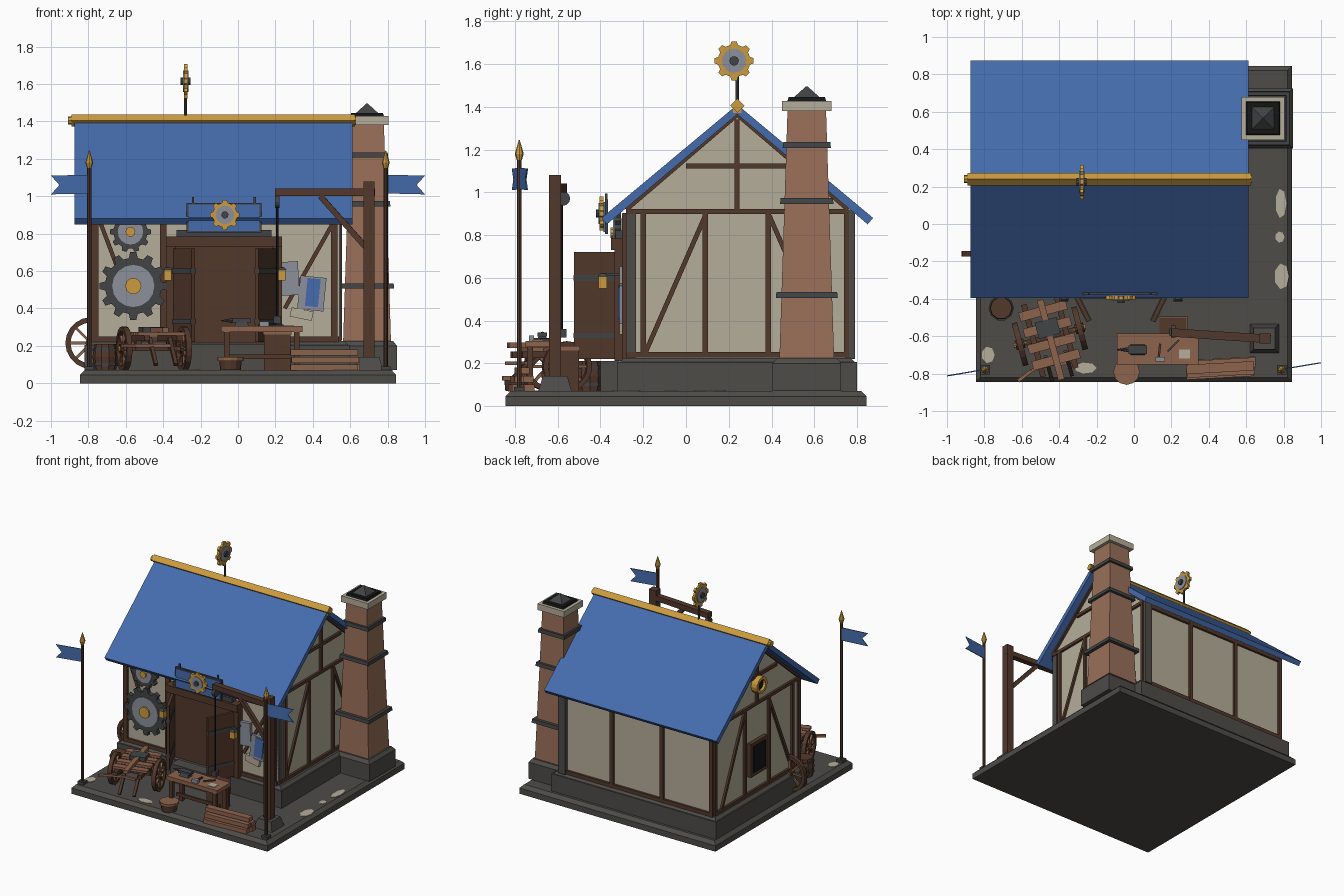
import bpy, bmesh, math
from mathutils import Vector, Matrix

if "Cube" in bpy.data.objects:
    bpy.data.objects.remove(bpy.data.objects["Cube"])

def material(name, rgb):
    m = bpy.data.materials.new(name)
    m.diffuse_color = (*rgb, 1)
    m.use_nodes = True
    m.node_tree.nodes["Principled BSDF"].inputs["Base Color"].default_value = m.diffuse_color
    return m

BLUE = material("roof blue", (.06, .15, .42))
GOLD = material("brass", (.6, .33, .05))
DARK = material("dark timber", (.085, .04, .025))
WOOD = material("light timber", (.27, .125, .075))
PLASTER = material("plaster", (.46, .42, .32))
STONE = material("stone", (.075, .072, .066))
STEEL = material("steel", (.27, .28, .33))
IRON = material("iron", (.055, .057, .06))
BLACK = material("soot black", (.008, .008, .008))
BRICK = material("chimney clay", (.32, .16, .1))
XF = Matrix.Identity(4)

def mesh(name, verts, faces, mat):
    bm = bmesh.new()
    vs = [bm.verts.new(XF @ Vector(v)) for v in verts]
    for f in faces:
        bm.faces.new([vs[i] for i in f])
    bmesh.ops.recalc_face_normals(bm, faces=bm.faces)
    me = bpy.data.meshes.new(name)
    bm.to_mesh(me)
    bm.free()
    me.materials.append(mat)
    ob = bpy.data.objects.new(name, me)
    bpy.context.collection.objects.link(ob)
    return ob

def loft(name, a, b, mat):
    n = len(a)
    sides = [(i, (i + 1) % n, n + (i + 1) % n, n + i) for i in range(n)]
    return mesh(name, list(a) + list(b), sides + [tuple(range(n)), tuple(range(n, 2 * n))], mat)

def prism(name, pts, vec, mat):
    pts = [Vector(p) for p in pts]
    return loft(name, pts, [p + Vector(vec) for p in pts], mat)

def box(name, x0, x1, y0, y1, z0, z1, mat, t=0):
    # t draws the top edges inward
    rect = lambda d, z: [(x0 + d, y0 + d, z), (x1 - d, y0 + d, z), (x1 - d, y1 - d, z), (x0 + d, y1 - d, z)]
    return loft(name, rect(0, z0), rect(t, z1), mat)

def frame(axis):
    return Vector(axis).to_track_quat('Z', 'Y').to_matrix()

def beam(name, p, q, w, h, mat):
    p, q = Vector(p), Vector(q)
    m = frame(q - p)
    return prism(name, [p + m @ Vector((a * w / 2, b * h / 2, 0)) for a, b in ((-1, -1), (1, -1), (1, 1), (-1, 1))], q - p, mat)

def circle(c, m, r, n):
    return [Vector(c) + m @ Vector((r * math.cos(2 * math.pi * i / n), r * math.sin(2 * math.pi * i / n), 0)) for i in range(n)]

def cyl(name, p, q, r0, r1, mat, n=12):
    m = frame(Vector(q) - Vector(p))
    return loft(name, circle(p, m, r0, n), circle(q, m, r1, n), mat)

def disc(name, c, axis, r, w, mat, n=16):
    a = Vector(axis) * w / 2
    return cyl(name, Vector(c) - a, Vector(c) + a, r, r, mat, n)

def ring(name, c, axis, r, ri, w, mat, n=20):
    m, a, c = frame(axis), Vector(axis) * w / 2, Vector(c)
    loops = circle(c - a, m, r, n) + circle(c + a, m, r, n) + circle(c + a, m, ri, n) + circle(c - a, m, ri, n)
    faces = [(k * n + i, k * n + (i + 1) % n, (k + 1) % 4 * n + (i + 1) % n, (k + 1) % 4 * n + i) for k in range(4) for i in range(n)]
    return mesh(name, loops, faces, mat)

def gear(name, c, axis, r, teeth, w, mat, inner, hub):
    m, a, c = frame(axis), Vector(axis), Vector(c)
    pts = []
    for i in range(teeth):
        for f, k in ((-.3, .83), (-.17, 1), (.17, 1), (.3, .83)):
            t = 2 * math.pi * (i + f) / teeth
            pts.append(c - a * w / 2 + m @ Vector((r * k * math.cos(t), r * k * math.sin(t), 0)))
    prism(name, pts, a * w, mat)
    disc(name + "_face", c, axis, r * .62, w + .012, inner)
    disc(name + "_hub", c, axis, r * .24, w + .035, hub, 10)

def wheel(name, c, axis, r, w):
    ring(name + "_rim", c, axis, r, r * .8, w, DARK)
    m = frame(axis)
    for p in circle(c, m, r * .85, 8):
        beam(name + "_spoke", c, p, .014, .014, WOOD)
    disc(name + "_hub", c, axis, r * .22, w * 1.6, DARK, 10)
    disc(name + "_cap", c, axis, r * .12, w * 2.2, GOLD, 8)

# Base slab and plinth
box("base_slab", -.845, .845, -.845, .845, 0, .045, STONE)
box("base_top", -.845, .845, -.845, .845, .045, .07, STONE, .025)
box("plinth", -.82, .6, -.32, .8, .07, .205, STONE)
box("plinth_ledge", -.81, .59, -.31, .79, .205, .225, STONE, .02)
for x, y, a, b in ((.785, .11, .03, .08), (.78, -.07, .025, .03), (.79, -.28, .04, .07), (-.78, -.7, .035, .045), (-.26, -.77, .06, .03)):
    prism("worn_patch", [(x + a * math.cos(i * .9), y + b * math.sin(i * .9), .068) for i in range(7)], (0, 0, .005), PLASTER)

# House body and roof
prism("house_walls", [(-.77, -.28, .2), (-.77, .76, .2), (-.77, .76, .92), (-.77, .24, 1.37), (-.77, -.28, .92)], (1.31, 0, 0), PLASTER)
for s in (-1, 1):
    prism("roof_slope", [(-.875, .24, 1.41), (-.875, .24 + s * .635, .88), (-.875, .24 + s * .61, .85), (-.875, .24, 1.365)], (1.487, 0, 0), BLUE)
box("ridge_core", -.875, .615, .22, .26, 1.37, 1.41, GOLD)
cyl("ridge_beam", (-.89, .24, 1.405), (.625, .24, 1.405), .033, .033, GOLD, 4)
for x in (-.9, .62):
    cyl("ridge_knob", (x - .008, .24, 1.405), (x + .012, .24, 1.405), .022, .022, GOLD, 8)

# Timbers on both gable ends
for x in (-.775, .545):
    X = (x - .012, x + .012)
    for y in (-.2, .09, .385, .75):
        box("gable_post", *X, y - .012, y + .012, .23, .92, DARK)
    for z in (.24, .91):
        box("gable_rail", *X, -.28, .76, z - .012, z + .012, DARK)
    box("gable_collar", *X, 0, .48, 1.11, 1.135, DARK)
    box("gable_king_post", *X, .228, .25, .92, 1.34, DARK)
    beam("gable_brace", (x, -.19, .25), (x, .09, .89), .02, .022, DARK)
    beam("gable_brace", (x, .39, .89), (x, .67, .25), .02, .022, DARK)
    for s in (-1, 1):
        beam("barge_timber", (x, .24 + s * .52, .92), (x, .24, 1.365), .024, .024, DARK)
for y in (-.25, .775):
    box("corner_pier", .49, .55, y - .03, y + .015, .22, .92, STONE)

# Back and front timbers
for x in (-.76, -.33, .1, .53):
    box("back_post", x - .015, x + .015, .75, .778, .22, .9, DARK)
for x in (-.765, -.4, .515):
    box("front_post", x - .018, x + .018, -.3, -.27, .22, .9, DARK)
for y in (-.285, .765):
    for z in (.235, .89):
        box("long_rail", -.77, .54, y - .012, y + .012, z - .014, z + .014, DARK)
beam("front_brace", (-.74, -.285, .87), (-.6, -.285, .5), .02, .022, DARK)
beam("front_brace", (.25, -.285, .4), (.51, -.285, .86), .02, .022, DARK)

# Left gable window and round vent
box("window_frame", -.8, -.77, .14, .34, .37, .63, DARK)
box("window_pane", -.806, -.8, .165, .315, .4, .605, BLACK)
ring("vent_ring", (-.8, .24, 1.06), (1, 0, 0), .065, .042, .05, GOLD, 16)
disc("vent_dark", (-.79, .24, 1.06), (1, 0, 0), .045, .03, BLACK)

# Doorway with open doors and lanterns
box("doorway_back", -.35, .2, -.3, -.27, .21, .73, DARK)
for x in (-.36, .21):
    box("door_post", x - .025, x + .025, -.335, -.27, .21, .75, DARK)
box("door_lintel", -.385, .235, -.35, -.27, .73, .785, DARK)
box("door_hood", -.33, .18, -.33, -.27, .785, .82, IRON)
box("door_step", -.3, .16, -.4, -.31, .07, .21, STONE)
for hinge, tip, lx in ((-.345, -.24, -.375), (.2, .1, .235)):
    beam("door_leaf", (hinge, -.31, .47), (tip, -.52, .47), .022, .5, DARK)
    for z in (.33, .6):
        beam("door_strap", (hinge, -.31, z), (tip, -.52, z), .032, .025, IRON)
    box("lantern_arm", lx - .008, lx + .008, -.4, -.28, .61, .622, IRON)
    box("lantern", lx - .02, lx + .02, -.41, -.37, .55, .605, GOLD)
    box("lantern_cap", lx - .025, lx + .025, -.415, -.365, .605, .62, IRON, .012)

# Wall gears and sign
gear("large_wall_gear", (-.56, -.325, .52), (0, -1, 0), .182, 12, .03, IRON, STEEL, GOLD)
gear("small_wall_gear", (-.575, -.32, .81), (0, -1, 0), .11, 10, .03, IRON, STEEL, GOLD)
box("sign_frame", -.275, .125, -.38, -.365, .805, .965, IRON)
box("sign_board", -.265, .115, -.386, -.38, .815, .955, BLUE)
for x in (-.24, .09):
    box("sign_hanger", x - .006, x + .006, -.38, -.368, .95, .995, IRON)
gear("sign_gear", (-.07, -.395, .9), (0, -1, 0), .08, 8, .018, GOLD, STEEL, IRON)

# Pinned plates on the right of the front wall
for nm, x, z, w, h, t, m in (("steel_sheet", .275, .56, .1, .18, -.06, STEEL), ("blueprint_border", .395, .48, .14, .18, .1, STEEL),
                             ("blueprint", .4, .485, .07, .15, .1, BLUE), ("paper_note", .34, .37, .12, .05, .2, PLASTER)):
    y = -.318 if nm == "blueprint" else -.312
    c, s = math.cos(t), math.sin(t)
    prism(nm, [(x + a * w / 2 * c + b * h / 2 * s, y, z + b * h / 2 * c - a * w / 2 * s) for a, b in ((-1, -1), (1, -1), (1, 1), (-1, 1))], (0, .025, 0), m)

# Chimney
def square(name, h0, z0, h1, z1, mat, cx=.69, cy=.565):
    r = lambda h, z: [(cx + a * h, cy + b * h, z) for a, b in ((-1, -1), (1, -1), (1, 1), (-1, 1))]
    loft(name, r(h0, z0), r(h1, z1), mat)
box("chimney_base", .53, .85, .405, .725, .07, .2, STONE)
box("chimney_base_top", .53, .85, .405, .725, .2, .225, STONE, .02)
square("chimney_shaft", .128, .22, .09, 1.385, BRICK)
for z, h in ((.52, .145), (.96, .125), (1.22, .113)):
    square("chimney_band", h, z - .014, h - .003, z + .014, IRON)
square("chimney_cap", .115, 1.38, .115, 1.428, PLASTER)
square("chimney_mouth", .09, 1.428, .085, 1.445, BLACK)
square("chimney_cowl", .065, 1.44, .004, 1.495, IRON)

# Weather vane
cyl("vane_rod", (-.28, .24, 1.42), (-.28, .24, 1.6), .008, .008, IRON, 8)
gear("vane_gear", (-.28, .225, 1.615), (1, 0, 0), .092, 8, .018, GOLD, STEEL, IRON)

# Flagpoles with swallowtail flags
for s, px, dy in ((-1, -.795, -.035), (1, .79, .035)):
    y = -.78
    box("flagpole_foot", px - .025, px + .025, y - .025, y + .025, .065, .09, IRON)
    cyl("flagpole", (px, y, .07), (px, y, 1.16), .011, .011, DARK, 8)
    cyl("finial_low", (px, y, 1.15), (px, y, 1.18), .012, .021, GOLD, 8)
    cyl("finial_tip", (px, y, 1.18), (px, y, 1.245), .021, .002, GOLD, 8)
    prism("flag", [(px, y, 1.015), (s, y + dy, 1.01), (s * .955, y + dy * .8, 1.06), (s, y + dy, 1.11), (px, y, 1.115)], (0, .006, 0), BLUE)

# Crane
box("crane_foot", .62, .775, -.69, -.535, .07, .14, STONE, .02)
box("crane_post", .67, .73, -.64, -.585, .1, 1.08, DARK)
beam("crane_arm", (.73, -.615, 1.02), (.2, -.58, 1.02), .045, .04, DARK)
beam("crane_brace", (.69, -.612, .72), (.44, -.6, 1.0), .03, .03, DARK)
disc("crane_pulley", (.21, -.575, .97), (1, 0, 0), .033, .025, IRON, 12)
cyl("crane_rope", (.21, -.58, .97), (.21, -.58, .36), .006, .006, BLACK, 6)
box("crane_hook", .19, .23, -.6, -.56, .32, .36, IRON)

# Workbench with tools, stool and crate
box("bench_top", -.09, .345, -.75, -.585, .275, .305, WOOD)
for x in (-.06, .315):
    for y in (-.73, -.605):
        box("bench_leg", x - .015, x + .015, y - .015, y + .015, .07, .275, DARK)
box("bench_stretcher", -.06, .315, -.675, -.66, .13, .155, DARK)
box("anvil_foot", -.02, .06, -.7, -.645, .305, .325, IRON, .01)
box("anvil_top", -.03, .07, -.695, -.65, .325, .345, IRON)
cyl("anvil_horn", (-.03, -.672, .335), (-.09, -.672, .335), .013, .002, IRON, 8)
beam("hammer_handle", (.13, -.73, .312), (.14, -.64, .312), .012, .012, DARK)
box("hammer_head", .115, .165, -.735, -.71, .305, .33, STEEL)
beam("chisel", (.18, -.68, .31), (.24, -.62, .31), .01, .01, IRON)
box("bench_paper", .24, .3, -.72, -.67, .305, .309, PLASTER)
cyl("stool_body", (-.04, -.79, .07), (-.04, -.79, .12), .055, .06, DARK, 12)
cyl("stool_seat", (-.04, -.79, .12), (-.04, -.79, .14), .07, .07, WOOD, 12)
box("crate", .14, .28, -.59, -.5, .07, .28, DARK)
box("crate_lid", .135, .285, -.595, -.495, .26, .28, WOOD)

# Timber stack
for i, (x, y) in enumerate(((.46, -.8), (.47, -.745), (.465, -.79), (.47, -.75), (.46, -.77))):
    z = .085 + .04 * (i // 2)
    beam("stacked_plank", (x - .18, y - .008, z), (x + .18, y + .012, z), .05, .032, WOOD)

# Barrel and side wheel
for z0, z1, a, b in ((.07, .14, .058, .068), (.14, .21, .068, .058)):
    cyl("barrel", (-.71, -.45, z0), (-.71, -.45, z1), a, b, DARK, 10)
for z in (.1, .18):
    ring("barrel_hoop", (-.71, -.45, z), (0, 0, 1), .068, .055, .014, IRON, 10)
wheel("side_wheel", Vector((-.785, -.16, .215)), (0, 1, 0), .138, .03)

# Hand cart, built square and then turned
XF = Matrix.Translation((-.45, -.6, 0)) @ Matrix.Rotation(math.radians(15), 4, 'Z')
for x in (-.165, .165):
    wheel("cart_wheel", Vector((x, 0, .185)), (1, 0, 0), .118, .03)
beam("cart_axle", (-.18, 0, .185), (.18, 0, .185), .025, .025, DARK)
for x in (-.09, .09):
    beam("cart_rail", (x, .2, .24), (x, -.2, .24), .03, .03, DARK)
    box("cart_bolster", x - .015, x + .015, -.02, .02, .18, .24, DARK)
for y in (-.13, -.04, .05, .14):
    beam("cart_slat", (-.13, y, .265), (.13, y, .265), .05, .018, WOOD)
beam("cart_pole", (0, .2, .285), (0, -.24, .285), .035, .025, WOOD)
box("cart_load", -.06, .06, .0, .09, .27, .3, IRON)
for x in (-.05, .06):
    beam("cart_shaft", (x, -.1, .24), (x, -.23, .1), .02, .02, DARK)
XF = Matrix.Identity(4)
path = [(-.62, -.84), (-.55, -.785), (-.45, -.75), (-.36, -.745)]
for a, b in zip(path, path[1:]):
    beam("curved_handle", (*a, .2), (*b, .2), .018, .018, WOOD)
